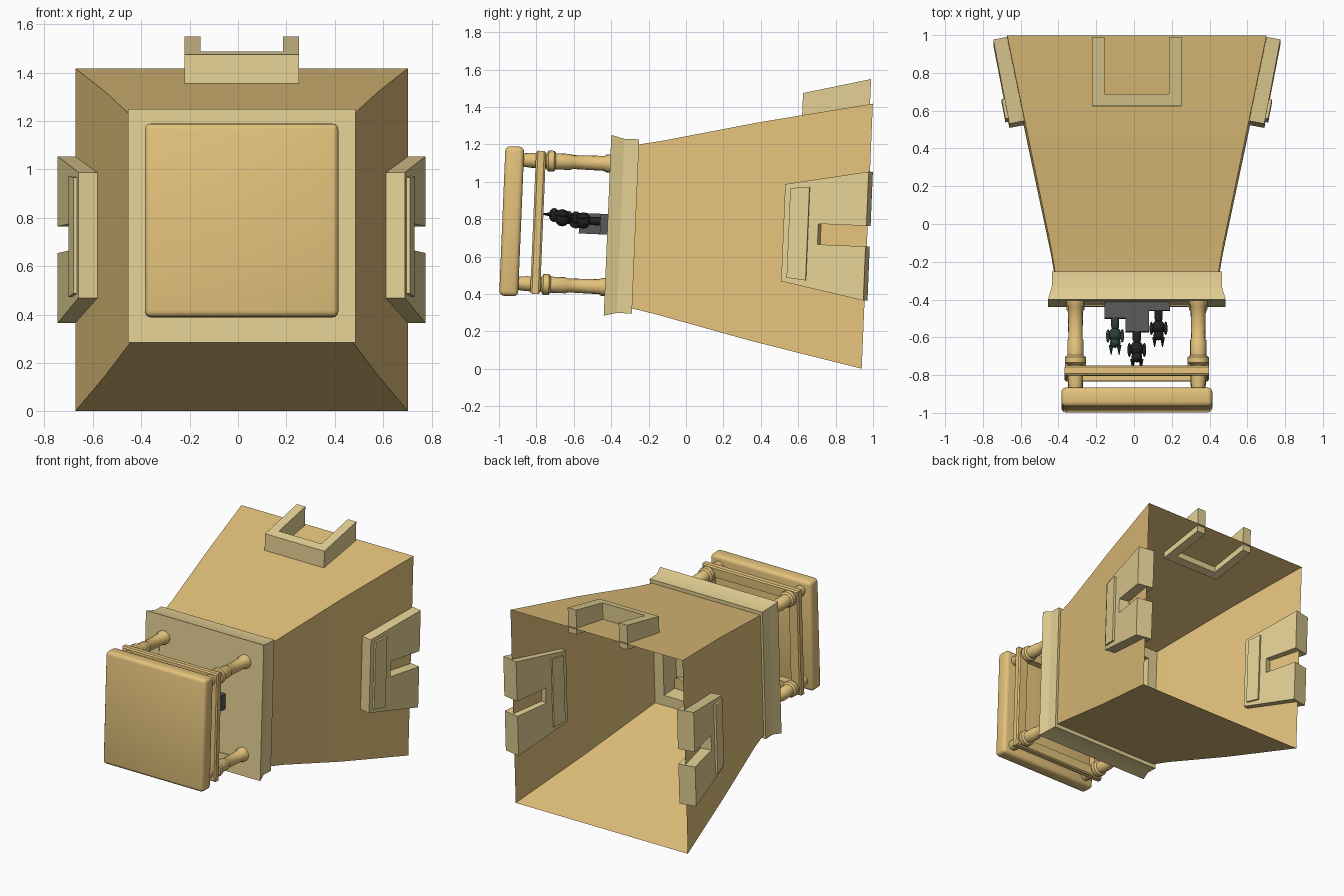
import bpy, bmesh, math
from mathutils import Matrix, Vector

if "Cube" in bpy.data.objects:
    bpy.data.objects.remove(bpy.data.objects["Cube"])

# whole model is slightly tilted about x
TILT = Matrix.Translation((0.015, 0, 0.75)) @ Matrix.Rotation(math.radians(-2.4), 4, 'X')


def material(name, rgb):
    m = bpy.data.materials.new(name)
    m.diffuse_color = (*rgb, 1)
    m.use_nodes = True
    m.node_tree.nodes["Principled BSDF"].inputs["Base Color"].default_value = m.diffuse_color
    return m


SAND = material("sand", (0.77, 0.54, 0.20))
PALE = material("pale_sand", (0.78, 0.64, 0.30))
GREY = material("dark_grey", (0.10, 0.10, 0.10))
BLACK = material("black", (0.015, 0.015, 0.017))
GREEN = material("dark_green", (0.025, 0.05, 0.04))


def finish(name, bm, mat, smooth=None):
    bmesh.ops.recalc_face_normals(bm, faces=bm.faces)
    bm.transform(TILT)
    me = bpy.data.meshes.new(name)
    bm.to_mesh(me)
    bm.free()
    me.materials.append(mat)
    ob = bpy.data.objects.new(name, me)
    bpy.context.collection.objects.link(ob)
    if smooth:
        me.shade_smooth()
        me.set_sharp_from_angle(angle=math.radians(smooth))
    return ob


def skin(bm, rings):
    for a, b in zip(rings, rings[1:]):
        n = len(a)
        for i in range(n):
            bm.faces.new((a[i], a[(i + 1) % n], b[(i + 1) % n], b[i]))


def square_loft(name, profile, mat, cap=False, closed=False):
    """Rectangular rings along y: (y, half width, half height)."""
    bm = bmesh.new()
    rings = [[bm.verts.new((sx * hx, y, sz * hz)) for sx, sz in ((-1, -1), (1, -1), (1, 1), (-1, 1))]
             for y, hx, hz in profile]
    skin(bm, rings + rings[:1] if closed else rings)
    if cap:
        bm.faces.new(rings[-1])
    return finish(name, bm, mat, 15)


def lathe(name, x, z, profile, mat, n=16):
    """Round rings along y: (y, radius)."""
    bm = bmesh.new()
    rings = [[bm.verts.new((x + r * math.cos(2 * math.pi * i / n), y, z + r * math.sin(2 * math.pi * i / n)))
              for i in range(n)] for y, r in profile]
    skin(bm, rings)
    bm.faces.new(rings[0])
    bm.faces.new(rings[-1])
    return finish(name, bm, mat, 40)


def prism(name, outline, place, mat):
    """Extrude an outline between place(.., 0) and place(.., 1)."""
    bm = bmesh.new()
    rings = [[bm.verts.new(place(a, b, s)) for a, b in outline] for s in (0, 1)]
    skin(bm, rings)
    bm.faces.new(rings[0])
    bm.faces.new(rings[1])
    return finish(name, bm, mat)


def box(bm, lo, hi):
    c = [(p + q) / 2 for p, q in zip(lo, hi)]
    d = [q - p for p, q in zip(lo, hi)]
    bmesh.ops.create_cube(bm, size=1, matrix=Matrix.Translation(c) @ Matrix.Diagonal((*d, 1)))


def bevel_all(bm, w, seg):
    bmesh.ops.bevel(bm, geom=bm.edges[:], offset=w, segments=seg, affect='EDGES', profile=0.5)


# tapered hollow body, open at the back
square_loft("body", [(0.97, 0.687, 0.709), (0.37, 0.562, 0.585), (-0.14, 0.455, 0.465), (-0.29, 0.43, 0.435)], SAND)

# collar with flared lip and closed front
square_loft("collar", [(-0.27, 0.36, 0.365), (-0.27, 0.45, 0.466), (-0.35, 0.45, 0.466), (-0.42, 0.47, 0.483),
                       (-0.42, 0.36, 0.365)], PALE, closed=True)
square_loft("front_panel", [(-0.40, 0.37, 0.375), (-0.415, 0.37, 0.375)], PALE, cap=True)

# four turned posts
POST = [(-0.39, 0.048), (-0.44, 0.048), (-0.45, 0.040), (-0.62, 0.037), (-0.63, 0.043), (-0.71, 0.043),
        (-0.72, 0.056), (-0.75, 0.056), (-0.76, 0.040), (-0.84, 0.040), (-0.90, 0.034)]
for sx in (-1, 1):
    for sz in (-1, 1):
        lathe("post", sx * 0.325, sz * 0.33, POST, SAND)

# thin ring between the posts
RING = [(-0.765, 0.375, 0.375), (-0.775, 0.383, 0.383), (-0.808, 0.383, 0.383), (-0.818, 0.375, 0.375),
        (-0.818, 0.31, 0.31), (-0.765, 0.31, 0.31)]
square_loft("ring_frame", RING, SAND, closed=True)

# rounded front plate
bm = bmesh.new()
box(bm, (-0.4, -0.983, -0.4), (0.4, -0.882, 0.4))
bevel_all(bm, 0.025, 3)
finish("front_plate", bm, SAND, 50)

# notched side blocks, with a raised strip on each face
A, B = Vector((0.675, 0.52, 0)), Vector((0.76, 0.963, 0))
N = Vector((B.y - A.y, A.x - B.x, 0)).normalized()
BLOCK = [(0, -0.26), (1, -0.345), (1, -0.055), (0.42, -0.055), (0.42, 0.055), (1, 0.055), (1, 0.345), (0, 0.26)]
STRIP = [(0.07, -0.24), (0.3, -0.25), (0.3, 0.25), (0.07, 0.24)]
for side, label in ((-1, "left"), (1, "right")):
    def place(u, z, s, near=0.0, far=-0.12):
        p = A.lerp(B, u) + N * (near, far)[s]
        return (side * p.x, p.y, z)
    prism(label + "_block", BLOCK, place, PALE)
    prism(label + "_strip", STRIP, lambda u, z, s: place(u, z, s, 0.015, -0.132), PALE)

# U-shaped bracket on the top
U = [(-0.237, 0), (0.237, 0), (0.237, 1), (0.17, 1), (0.17, 0.17), (-0.17, 0.17), (-0.17, 1), (-0.237, 1)]
prism("top_bracket", U, lambda x, u, s: (x, 0.595 + 0.36 * u, 0.75 + 0.09 * u - s * (0.16 + 0.02 * u)), PALE)

# stepped podium on the front panel
bm = bmesh.new()
for x0, x1, y in ((-0.17, -0.06, -0.50), (-0.06, 0.065, -0.572), (0.065, 0.175, -0.46)):
    box(bm, (x0, y, -0.05), (x1, -0.41, 0.06))
finish("podium", bm, GREY)


# small horned figures facing away from the panel
def figure(name, x, base, z, s, mat):
    bm = bmesh.new()

    def ball(dx, dy, dz, rx, ry, rz):
        bmesh.ops.create_uvsphere(bm, u_segments=10, v_segments=7, radius=s,
                                  matrix=Matrix.Translation((x + dx * s, base - dy * s, z + dz * s))
                                  @ Matrix.Diagonal((rx, ry, rz, 1)))

    ball(0, 0.02, 0, 0.022, 0.06, 0.022)
    ball(0, 0.085, 0, 0.036, 0.038, 0.042)
    ball(0, 0.125, 0.012, 0.028, 0.026, 0.034)
    for k in (-1, 1):
        ball(k * 0.036, 0.09, 0.02, 0.010, 0.035, 0.014)
        bmesh.ops.create_cone(bm, cap_ends=True, segments=8, radius1=0.012 * s, radius2=0.002 * s, depth=0.05 * s,
                              matrix=Matrix.Translation((x + k * 0.02 * s, base - 0.16 * s, z + 0.014 * s))
                              @ Matrix.Rotation(math.pi / 2, 4, 'X'))
    finish(name, bm, mat, 40)


figure("left_figure", -0.115, -0.50, 0.02, 1.05, GREEN)
figure("middle_figure", 0.0, -0.57, 0.03, 1.1, BLACK)
figure("right_figure", 0.115, -0.46, 0.02, 1.05, BLACK)
